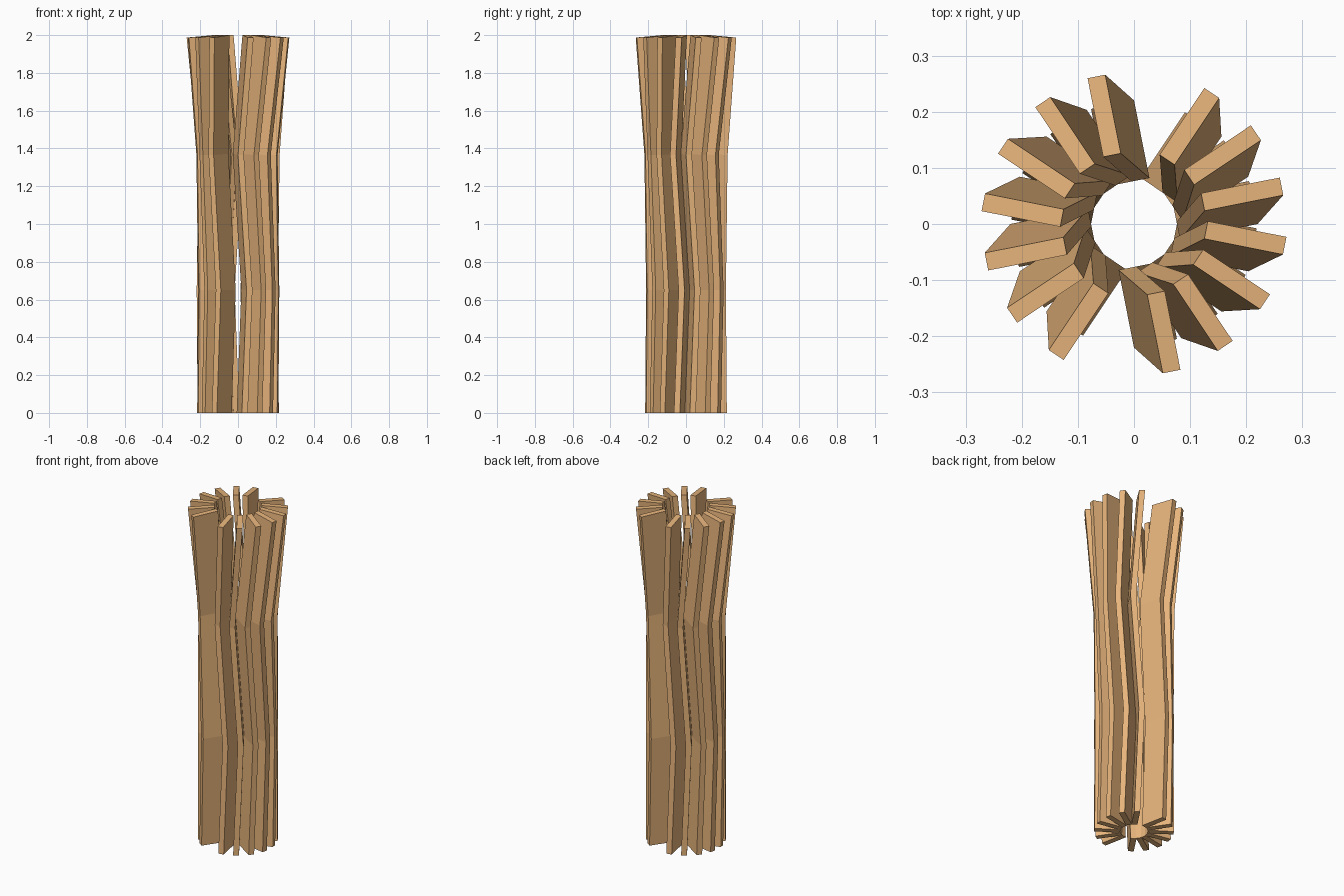
import bpy, bmesh, math

if "Cube" in bpy.data.objects:
    bpy.data.objects.remove(bpy.data.objects["Cube"])

wood = bpy.data.materials.new("warm_wood")
wood.diffuse_color = (0.80, 0.46, 0.20, 1)
wood.use_nodes = True
wood.node_tree.nodes["Principled BSDF"].inputs["Base Color"].default_value = wood.diffuse_color

THICK = 0.032
STEP = math.tau / 16
# Plank path: inner radius, outer radius, sideways start, inner z, outer z
PATH = [
    (0.075, 0.216, -0.022, 0.00, 0.000),
    (0.075, 0.216, 0.003, 0.65, 0.650),
    (0.075, 0.216, -0.043, 1.372, 1.365),
    (0.128, 0.271, -0.0015, 2.00, 1.987),
]


def make_plank(name, angle):
    """A bent rectangular plank standing radially at the given angle."""
    c, s = math.cos(angle), math.sin(angle)
    bm = bmesh.new()
    rings = []
    for r0, r1, t, z0, z1 in PATH:
        corners = [(r0, t, z0), (r1, t, z1), (r1, t + THICK, z1), (r0, t + THICK, z0)]
        rings.append([bm.verts.new((r * c - q * s, r * s + q * c, z)) for r, q, z in corners])
    for a, b in zip(rings, rings[1:]):
        for i in range(4):
            j = (i + 1) % 4
            bm.faces.new((a[i], a[j], b[j], b[i]))
    bm.faces.new(rings[0][::-1])
    bm.faces.new(rings[-1])
    bmesh.ops.recalc_face_normals(bm, faces=bm.faces)
    mesh = bpy.data.meshes.new(name)
    bm.to_mesh(mesh)
    bm.free()
    mesh.materials.append(wood)
    bpy.context.collection.objects.link(bpy.data.objects.new(name, mesh))


# Two opposite groups of seven planks, leaving a gap at the front and back
for side, start in (("right", 0), ("left", math.pi)):
    for k in range(7):
        make_plank(f"{side}_plank_{k + 1}", start + math.radians(-78.75) + k * STEP)
